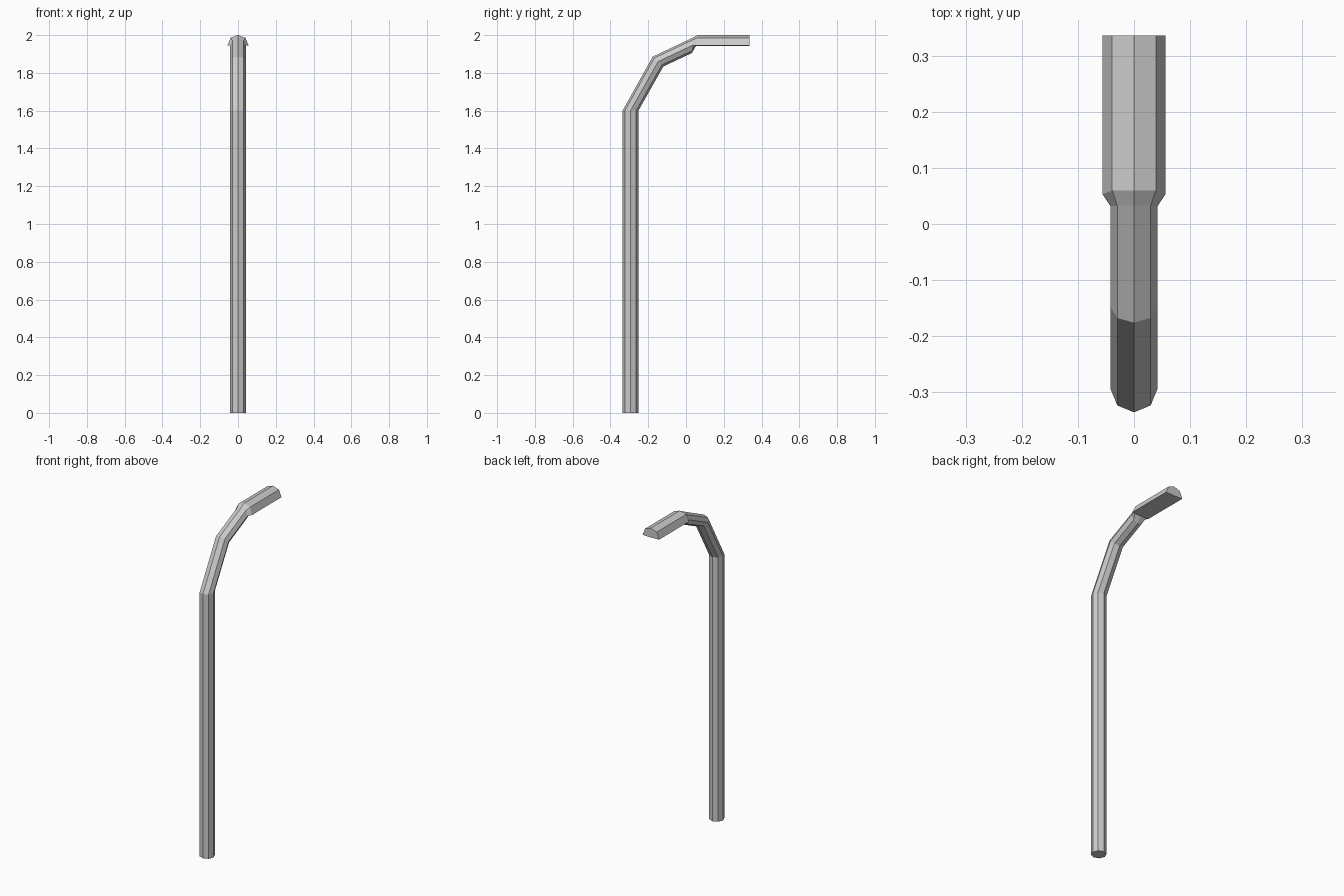
import bpy, bmesh, math

if "Cube" in bpy.data.objects:
    bpy.data.objects.remove(bpy.data.objects["Cube"])

SIDES = 8
R = 0.042  # half width of the pole


def octagon(y, z, uy, uz):
    """Octagonal ring centred at (0, y, z); (uy, uz) points to its outer vertex."""
    ring = []
    for i in range(SIDES):
        a = 2 * math.pi * i / SIDES
        s = math.sin(a)
        ring.append((R * math.cos(a), y + uy * s, z + uz * s))
    return ring


def lamp_section(y_side, y_top):
    """Domed top with flat underside, ordered like the octagon."""
    prof = [(0.056, 1.945), (0.039, 1.986), (0, 2.0), (-0.039, 1.986),
            (-0.056, 1.945), (-0.039, 1.944), (0, 1.943), (0.039, 1.944)]
    return [(x, y_top if z > 1.95 else y_side, z) for x, z in prof]


def loft(name, rings):
    """Skin the rings with quads and cap both ends."""
    bm = bmesh.new()
    loops = [[bm.verts.new(p) for p in ring] for ring in rings]
    for a, b in zip(loops, loops[1:]):
        for i in range(SIDES):
            j = (i + 1) % SIDES
            bm.faces.new((a[i], a[j], b[j], b[i]))
    bm.faces.new(loops[0])
    bm.faces.new(loops[-1])
    bmesh.ops.recalc_face_normals(bm, faces=bm.faces)
    me = bpy.data.meshes.new(name)
    bm.to_mesh(me)
    bm.free()
    ob = bpy.data.objects.new(name, me)
    bpy.context.collection.objects.link(ob)
    return ob


# Upright pole, two bent arm pieces, flare and lamp head in one skin
loft("street_lamp", [
    octagon(-0.294, 0.0, -R, 0),
    octagon(-0.294, 1.6, -R, 0),
    octagon(-0.148, 1.860, -0.028, 0.026),
    octagon(0.032, 1.945, 0.001, 0.040),
    lamp_section(0.053, 0.060),
    lamp_section(0.336, 0.336),
])
